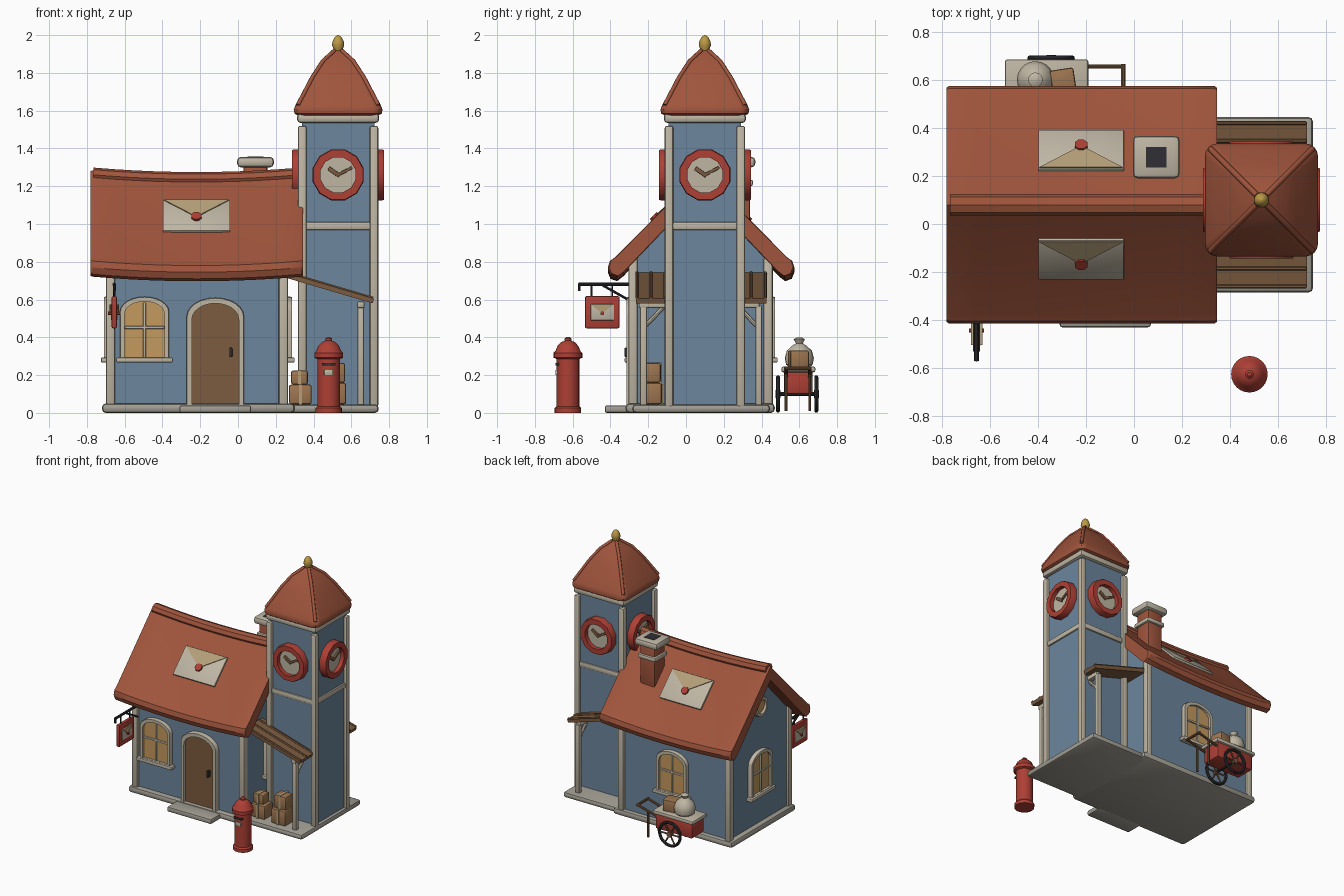
import bpy, bmesh
from math import pi, sin, cos, radians
from mathutils import Matrix, Vector

if "Cube" in bpy.data.objects:
    bpy.data.objects.remove(bpy.data.objects["Cube"])

I = Matrix()
T = lambda x, y, z: Matrix.Translation((x, y, z))
R = lambda a, ax='Z': Matrix.Rotation(a, 4, ax)

def mat(name, r, g, b):
    m = bpy.data.materials.new(name)
    m.diffuse_color = (r, g, b, 1)
    m.use_nodes = True
    m.node_tree.nodes["Principled BSDF"].inputs["Base Color"].default_value = m.diffuse_color
    return m

BLUE = mat("blue_wall", .15, .24, .34)
ROOF = mat("roof_tile", .35, .09, .045)
CREAM = mat("cream_trim", .52, .47, .37)
STONE = mat("stone", .36, .34, .29)
RED = mat("red_paint", .42, .05, .035)
BROWN = mat("brown_wood", .20, .105, .05)
TAN = mat("tan", .46, .35, .19)
GLASS = mat("warm_glass", .55, .32, .11)
IRON = mat("iron", .03, .03, .035)
GOLD = mat("gold", .5, .32, .06)
KRAFT = mat("kraft", .34, .18, .08)

def finish(name, bm, m, M=I):
    bmesh.ops.recalc_face_normals(bm, faces=bm.faces)
    me = bpy.data.meshes.new(name)
    bm.to_mesh(me)
    bm.free()
    me.transform(M)
    me.materials.append(m)
    o = bpy.data.objects.new(name, me)
    bpy.context.collection.objects.link(o)
    return o

def box(name, x0, x1, y0, y1, z0, z1, m, bev=.008, M=I):
    bm = bmesh.new()
    S = Matrix.Diagonal((x1 - x0, y1 - y0, z1 - z0, 1))
    bmesh.ops.create_cube(bm, size=1, matrix=T((x0+x1)/2, (y0+y1)/2, (z0+z1)/2) @ S)
    if bev:
        bmesh.ops.bevel(bm, geom=bm.edges[:], offset=bev, segments=2, profile=.5, affect='EDGES')
    return finish(name, bm, m, M)

def loft(name, rings, m, M=I, closed=False):
    """Skin closed rings of equal length; cap the ends unless the rings form a loop."""
    bm = bmesh.new()
    vs = [[bm.verts.new(p) for p in r] for r in rings]
    n = len(rings[0])
    for a, b in zip(vs, vs[1:] + (vs[:1] if closed else [])):
        for i in range(n):
            bm.faces.new((a[i], a[(i+1) % n], b[(i+1) % n], b[i]))
    if not closed:
        bm.faces.new(vs[0])
        bm.faces.new(vs[-1])
    return finish(name, bm, m, M)

def prism(name, pts, d0, d1, m, M=I):
    """Extrude an x,z outline; local outward direction is -y."""
    return loft(name, [[(x, -d, z) for x, z in pts] for d in (d0, d1)], m, M)

def ring(name, out, inn, d0, d1, m, M=I):
    mid = [(a[0]*.9 + b[0]*.1, a[1]*.9 + b[1]*.1) for a, b in zip(out, inn)]
    loops = [(out, d0), (out, d1*.75), (mid, d1), (inn, d1), (inn, d0)]
    return loft(name, [[(x, -d, z) for x, z in p] for p, d in loops], m, M, True)

def lathe(name, prof, m, M=I, n=24):
    return loft(name, [[(r*cos(2*pi*i/n), r*sin(2*pi*i/n), z) for i in range(n)] for r, z in prof], m, M)

def rod(name, p, q, r, m, n=10):
    p, q = Vector(p), Vector(q)
    d = q - p
    M = T(*p) @ d.to_track_quat('Z', 'Y').to_matrix().to_4x4()
    return lathe(name, [(r, 0), (r, d.length)], m, M, n)

def circle(r, n, cz=0):
    return [(r*cos(2*pi*(i+.5)/n), cz + r*sin(2*pi*(i+.5)/n)) for i in range(n)]

def arch(w, h, rise, z0=0, n=12):
    return [(-w, z0), (w, z0)] + [(w*cos(pi*i/n), h - rise + rise*sin(pi*i/n)) for i in range(n+1)]

def window(name, M):
    out, inn = arch(.13, .34, .08), arch(.105, .315, .065, .02)
    ring(name + "_frame", out, inn, -.01, .03, CREAM, M)
    prism(name + "_glass", inn, -.01, .012, GLASS, M)
    box(name + "_mullion", -.007, .007, -.022, 0, .02, .31, CREAM, .003, M)
    box(name + "_crossbar", -.105, .105, -.022, 0, .17, .184, CREAM, .003, M)
    box(name + "_sill", -.15, .15, -.045, .01, -.008, .018, CREAM, .006, M)

def envelope(name, w, h, M, t=.015):
    box(name + "_letter", -w, w, -t, .02, -h, h, CREAM, .004, M)
    prism(name + "_flap", [(-w*.97, h*.95), (0, -h*.15), (w*.97, h*.95)], 0, t + .006, TAN, M)
    prism(name + "_seal", circle(w*.16, 8, -h*.15), 0, t + .014, RED, M)

# plinths and door step
box("house_plinth", -.72, .30, -.32, .47, 0, .05, STONE, .02)
box("tower_plinth", .24, .745, -.285, .445, 0, .045, STONE, .02)
box("door_step", -.31, .07, -.43, -.28, 0, .04, STONE, .012)

# house walls with gables
gable = [(-.28, .03), (.44, .03), (.44, .84), (.08, 1.2), (-.28, .84)]
loft("house_walls", [[(x, y, z) for y, z in gable] for x in (-.68, .255)], BLUE)
for x in (-.675, .24):
    for y in (-.28, .435):
        box("house_corner_post", x-.025, x+.025, y-.025, y+.025, .03, .82, CREAM, .012)

# sagging roof with rolled eaves
half = [(0, 1.285), (.455, .825), (.483, .805), (.494, .77), (.48, .735), (.445, .722), (.412, .748), (0, 1.18)]
prof = half + [(-u, z) for u, z in half[-2:0:-1]]
xs = [-.78, -.77] + [-.77 + 1.105*i/10 for i in range(1, 10)] + [.335, .345]
rings = []
for i, x in enumerate(xs):
    sag = .025*(1 - ((x + .2175)/.5625)**2)
    k = .985 if i in (0, len(xs)-1) else 1
    rings.append([(x, .08 + u*k, .95 + (z - .95)*k - sag) for u, z in prof])
loft("house_roof", rings, ROOF)
caps = []
for i in range(11):
    x = -.765 + 1.08*i/10
    sag = .025*(1 - ((x + .2175)/.5625)**2)
    caps.append([(x, .08 + .045*cos(a*pi/4), 1.262 - sag + .038*sin(a*pi/4)) for a in range(8)])
loft("ridge_cap", caps, ROOF)
envelope("front_roof", .178, .115, T(-.22, -.14, 1.037) @ R(-.79, 'X'))
envelope("back_roof", .178, .115, T(-.22, .30, 1.037) @ R(pi) @ R(-.79, 'X'))

# chimney
box("chimney_shaft", .03, .155, .215, .34, .95, 1.32, ROOF, .01)
box("chimney_band", .015, .17, .20, .355, 1.2, 1.235, CREAM, .012)
box("chimney_cap", -.005, .19, .19, .367, 1.3, 1.355, CREAM, .02)
box("chimney_flue", .05, .135, .235, .32, 1.34, 1.358, IRON, 0)

# windows and door
window("front_window", T(-.495, -.28, .275))
window("back_window", T(-.2, .44, .275) @ R(pi))
window("left_window", T(-.68, .08, .275) @ R(-pi/2))
window("right_window", T(.255, .08, .275) @ R(pi/2))
for x, a in ((-.68, -pi/2), (.255, pi/2)):
    M = T(x, .08, .95) @ R(a)
    ring("gable_round_frame", circle(.075, 20), circle(.052, 20), -.01, .03, CREAM, M)
    prism("gable_round_glass", circle(.053, 20), -.01, .012, GLASS, M)
D = T(-.12, -.28, .045)
ring("door_frame", arch(.152, .565, .1), arch(.124, .535, .085), -.01, .035, CREAM, D)
prism("door_panel", arch(.125, .536, .085), -.01, .015, BROWN, D)
box("door_handle", .075, .09, -.045, -.01, .25, .30, IRON, .004, D)

# clock tower
TX, TY = .53, .10
C = T(TX, TY, 0)
box("tower_body", -.192, .192, -.192, .192, .03, 1.55, BLUE, 0, C)
for sx in (-1, 1):
    for sy in (-1, 1):
        x, y = sx*.19, sy*.19
        box("tower_corner_post", x-.023, x+.023, y-.023, y+.023, .03, 1.52, CREAM, .012, C)
box("tower_band", -.203, .203, -.203, .203, .968, 1.01, CREAM, .01, C)
box("tower_cornice", -.217, .217, -.217, .217, 1.535, 1.585, CREAM, .018, C)
def rsquare(h, z):
    r = h*.22
    return [(sx*(h-r) + r*cos(a), sy*(h-r) + r*sin(a), z)
            for sx, sy, q in ((1, 1, 0), (-1, 1, 1), (-1, -1, 2), (1, -1, 3))
            for a in [(q + k/4)*pi/2 for k in range(5)]]
slope = [(.215, 1.575), (.231, 1.585), (.235, 1.605), (.226, 1.63), (.195, 1.685), (.145, 1.775), (.085, 1.862), (.02, 1.918)]
loft("tower_roof", [rsquare(h, z) for h, z in slope], ROOF, C)
for q in range(4):
    cu = bpy.data.curves.new("hip_rib", 'CURVE')
    cu.dimensions, cu.bevel_depth, cu.bevel_resolution, cu.use_fill_caps = '3D', .012, 2, True
    sp = cu.splines.new('POLY')
    sp.points.add(len(slope) - 4)
    for p, (h, z) in zip(sp.points, slope[3:]):
        p.co = (h*.94, h*.94, z, 1)
    cu.materials.append(ROOF)
    rib = bpy.data.objects.new("hip_rib", cu)
    rib.matrix_world = C @ R(q*pi/2)
    bpy.context.collection.objects.link(rib)
lathe("finial", [(.012, 1.895), (.02, 1.915), (.032, 1.945), (.03, 1.965), (.018, 1.99), (.003, 2)], GOLD, C, 16)

# four clocks
for q in range(4):
    M = C @ R(q*pi/2) @ T(0, -.192, 1.26)
    ring("clock_rim", circle(.14, 12), circle(.096, 12), -.01, .052, RED, M)
    prism("clock_face", circle(.1, 12), -.01, .02, CREAM, M)
    for a, l, w in ((-62, .085, .008), (55, .062, .011)):
        box("clock_hand", -w, w, -.034, -.02, -.01, l, BROWN, .003, M @ R(radians(-a), 'Y'))

# lean-to porches on both sides of the tower
for s in (-1, 1):
    f = lambda y: .08 + s*y
    deck = [(.255, .742), (.72, .605), (.713, .58), (.248, .717)]
    loft("porch_roof", [[(x, f(y), z) for x, z in deck] for y in (.15, .345)], BROWN)
    for y in (.19, .265, .34):
        rod("porch_batten", (.26, f(y), .742), (.715, f(y), .608), .008, BROWN, 6)
    ya, yb = sorted((f(.31), f(.18)))
    box("porch_beam", .63, .67, ya-.02, yb, .555, .59, CREAM)
    box("porch_post", .632, .668, f(.305)-.018, f(.305)+.018, .03, .57, CREAM)
    rod("porch_brace", (.65, f(.305), .45), (.65, f(.2), .56), .012, CREAM, 8)

# parcels on the front porch
def parcel(x, y, z, w, h, M=I):
    box("parcel", x-w, x+w, y-w*.9, y+w*.9, z, z+h, KRAFT, .012)
    box("parcel_strap", x-.008, x+.008, y-w*.9-.003, y+w*.9+.003, z-.002, z+h+.003, TAN, 0)
parcel(.33, -.18, .045, .06, .105)
parcel(.325, -.18, .15, .045, .075)
parcel(.51, -.185, .045, .062, .115)
parcel(.515, -.18, .16, .052, .105)

# hanging sign
SX = -.655
rod("sign_arm", (SX, -.29, .68), (SX, -.57, .68), .01, IRON)
rod("sign_brace", (SX, -.29, .59), (SX, -.44, .675), .007, IRON)
rod("sign_arm_tip", (SX, -.565, .685), (SX, -.565, .645), .008, IRON)
for y in (-.39, -.5):
    rod("sign_hanger", (SX, y, .61), (SX, y, .68), .005, IRON, 6)
box("sign_board", SX-.014, SX+.014, -.535, -.352, .448, .618, RED)
for x, a in ((SX+.012, pi/2), (SX-.012, -pi/2)):
    envelope("sign", .062, .043, T(x, -.443, .533) @ R(a), .006)

# pillar post box
P = T(.48, -.625, 0)
lathe("post_box", [(.07, 0), (.07, .025), (.06, .035), (.06, .285), (.076, .292), (.076, .318), (.066, .328),
                   (.055, .355), (.035, .375), (.018, .382), (.018, .393), (.008, .402)], RED, P)
box("post_box_label", -.024, .024, -.066, -.04, .2, .228, CREAM, .003, P)
box("post_box_slot", -.036, .036, -.067, -.04, .25, .264, IRON, .002, P)

# mail cart
box("cart_body", -.52, -.205, .52, .67, .1, .225, RED, .012)
box("cart_rim", -.537, -.19, .505, .685, .215, .245, CREAM, .01)
rod("cart_axle", (-.345, .48, .1), (-.345, .7, .1), .01, IRON)
for y in (.487, .69):
    bpy.ops.mesh.primitive_torus_add(location=(-.345, y, .1), rotation=(pi/2, 0, 0), major_segments=28,
                                     minor_segments=8, major_radius=.088, minor_radius=.011)
    w = bpy.context.object
    w.name = "cart_wheel"
    w.data.materials.append(IRON)
    rod("wheel_hub", (-.345, y-.013, .1), (-.345, y+.013, .1), .02, BROWN, 12)
    for k in range(3):
        v = Vector((.085*cos(k*pi/3), 0, .085*sin(k*pi/3)))
        c = Vector((-.345, y, .1))
        rod("wheel_spoke", c - v, c + v, .006, BROWN, 6)
for y in (.53, .655):
    rod("cart_shaft", (-.21, y, .19), (-.045, y, .235), .009, BROWN)
    rod("cart_leg", (-.135, y, .21), (-.135, y, .01), .008, BROWN)
rod("cart_handle", (-.045, .52, .235), (-.045, .665, .235), .01, BROWN)
lathe("mail_sack", [(.045, .235), (.07, .255), (.077, .29), (.066, .33), (.035, .358), (.018, .368),
                    (.03, .39), (.012, .4)], CREAM, T(-.41, .6, 0), 20)
box("cart_parcel", -.05, .05, -.05, .05, 0, .095, KRAFT, .01, T(-.295, .595, .235) @ R(.15))

# smooth the rounded parts, keep hard edges
bpy.ops.object.select_all(action='DESELECT')
for o in bpy.data.objects:
    if o.type == 'MESH':
        o.select_set(True)
        bpy.context.view_layer.objects.active = o
bpy.ops.object.shade_smooth_by_angle(angle=radians(35))
